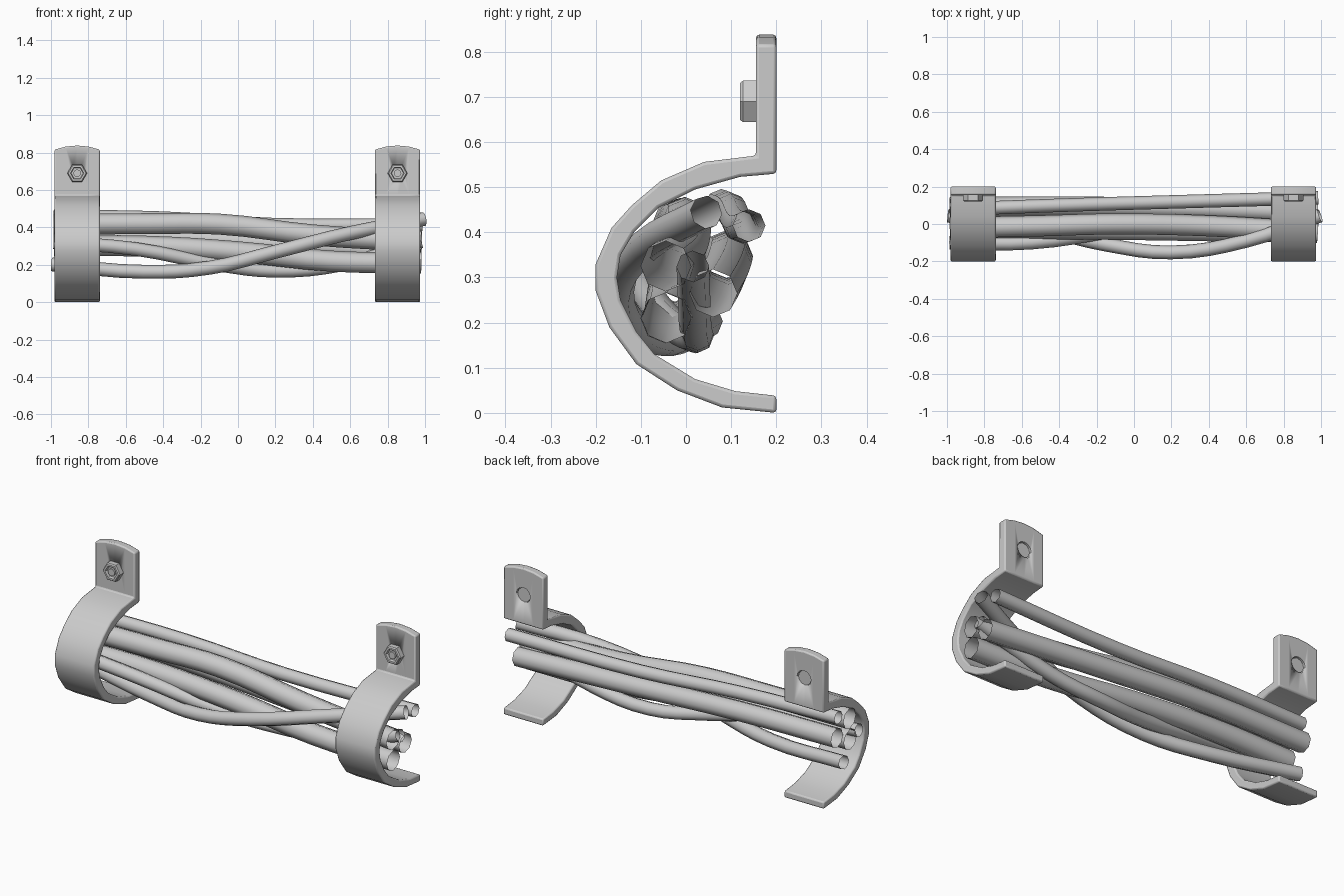
import bpy, bmesh, math

if "Cube" in bpy.data.objects:
    bpy.data.objects.remove(bpy.data.objects["Cube"])


def finish(obj, angle=35):
    bpy.ops.object.select_all(action='DESELECT')
    obj.select_set(True)
    bpy.context.view_layer.objects.active = obj
    bpy.ops.object.shade_smooth_by_angle(angle=math.radians(angle))


def mesh_object(name, bm):
    bmesh.ops.recalc_face_normals(bm, faces=bm.faces)
    me = bpy.data.meshes.new(name)
    bm.to_mesh(me)
    bm.free()
    obj = bpy.data.objects.new(name, me)
    bpy.context.collection.objects.link(obj)
    return obj


# strap profile in (y, z): outer arc upward, tab, inner arc downward
OUTER = [(.2, 0), (.08, .012), (-.02, .05), (-.11, .108), (-.17, .19), (-.2, .27),
         (-.2, .33), (-.165, .41), (-.12, .46), (-.055, .515), (.04, .556), (.155, .57)]
TAB_TOP = [(.155, .816), (.2, .816)]
INNER = [(.2, .53), (.12, .523), (.02, .495), (-.06, .455), (-.115, .4), (-.145, .35),
         (-.153, .3), (-.145, .25), (-.11, .18), (-.07, .13), (.02, .075), (.11, .048), (.2, .038)]


def strap(name, cx):
    bm = bmesh.new()
    rings = []
    for t in (-1, -.5, 0, .5, 1):
        x = cx + .121 * t
        crown = .022 * (1 - t * t)
        pts = OUTER + [(y, z + crown) for y, z in TAB_TOP] + INNER
        rings.append([bm.verts.new((x, y, z)) for y, z in pts])
    n = len(rings[0])
    for a, b in zip(rings, rings[1:]):
        for i in range(n):
            j = (i + 1) % n
            bm.faces.new((a[i], a[j], b[j], b[i]))
    bm.faces.new(rings[0])
    bm.faces.new(rings[-1])
    obj = mesh_object(name, bm)
    bev = obj.modifiers.new("soft_edges", 'BEVEL')
    bev.width = .007
    bev.segments = 2
    bev.limit_method = 'ANGLE'
    bev.angle_limit = math.radians(40)
    # bolt hole through the tab
    cutter = lathe(name + "_hole_cutter", cx, .69, 12, [(.043, .1), (.043, .3)])
    cutter.hide_render = True
    cutter.hide_set(True)
    cut = obj.modifiers.new("bolt_hole", 'BOOLEAN')
    cut.operation = 'DIFFERENCE'
    cut.object = cutter
    finish(obj)


def lathe(name, cx, cz, sides, steps):
    # stepped body around the y axis, steps are (radius, y)
    bm = bmesh.new()
    rings = []
    for r, y in steps:
        rings.append([bm.verts.new((cx + r * math.cos(math.tau * i / sides), y,
                                    cz + r * math.sin(math.tau * i / sides)))
                      for i in range(sides)])
    for a, b in zip(rings, rings[1:]):
        for i in range(sides):
            j = (i + 1) % sides
            bm.faces.new((a[i], a[j], b[j], b[i]))
    bm.faces.new(rings[0])
    bm.faces.new(rings[-1])
    obj = mesh_object(name, bm)
    finish(obj, 30)
    return obj


# two clamps with their bolts
for side, cx in (("left", -.86), ("right", .853)):
    strap(side + "_clamp", cx)
    lathe(side + "_bolt_nut", cx, .69, 6,
          [(.053, .157), (.053, .126), (.047, .12), (.036, .12), (.032, .135)])
    lathe(side + "_bolt_shaft", cx, .69, 12, [(.039, .192), (.039, .16), (.02, .15), (.02, .124)])


def cable(name, radius, pts):
    # open-ended tube along a smooth path
    cu = bpy.data.curves.new(name, 'CURVE')
    cu.dimensions = '3D'
    cu.bevel_depth = radius
    cu.bevel_resolution = 2
    cu.resolution_u = 4
    sp = cu.splines.new('BEZIER')
    sp.bezier_points.add(len(pts) - 1)
    for bp, p in zip(sp.bezier_points, pts):
        bp.co = p
        bp.handle_left_type = bp.handle_right_type = 'AUTO'
    obj = bpy.data.objects.new(name, cu)
    bpy.context.collection.objects.link(obj)
    bpy.ops.object.select_all(action='DESELECT')
    obj.select_set(True)
    bpy.context.view_layer.objects.active = obj
    bpy.ops.object.convert(target='MESH')
    finish(bpy.context.view_layer.objects.active, 60)


# bundle of six twisted cables
cable("cable_back_top", .036, [(-.985, .078, .46), (-.4, .1, .45), (.2, .118, .415), (.985, .14, .415)])
cable("cable_thick_top", .056, [(-.985, -.02, .418), (-.5, -.01, .42), (-.1, .0, .418),
                                (.4, -.01, .36), (.98, -.045, .325)])
cable("cable_thick_front", .056, [(-.985, -.025, .3), (-.5, -.025, .3), (0, -.03, .27),
                                  (.5, -.038, .22), (.98, -.045, .21)])
cable("cable_thick_back", .053, [(-.985, .09, .352), (-.4, .095, .345), (.2, .085, .31), (.98, .06, .265)])
cable("cable_thin_low", .036, [(-.985, -.1, .322), (-.55, -.1, .285), (-.1, -.035, .2),
                               (.2, .02, .168), (.55, .02, .2), (.98, .015, .325)])
cable("cable_thin_front", .037, [(-.995, .045, .203), (-.5, -.03, .163), (-.15, -.11, .185),
                                 (.2, -.152, .27), (.6, -.09, .37), (.995, .045, .445)])
